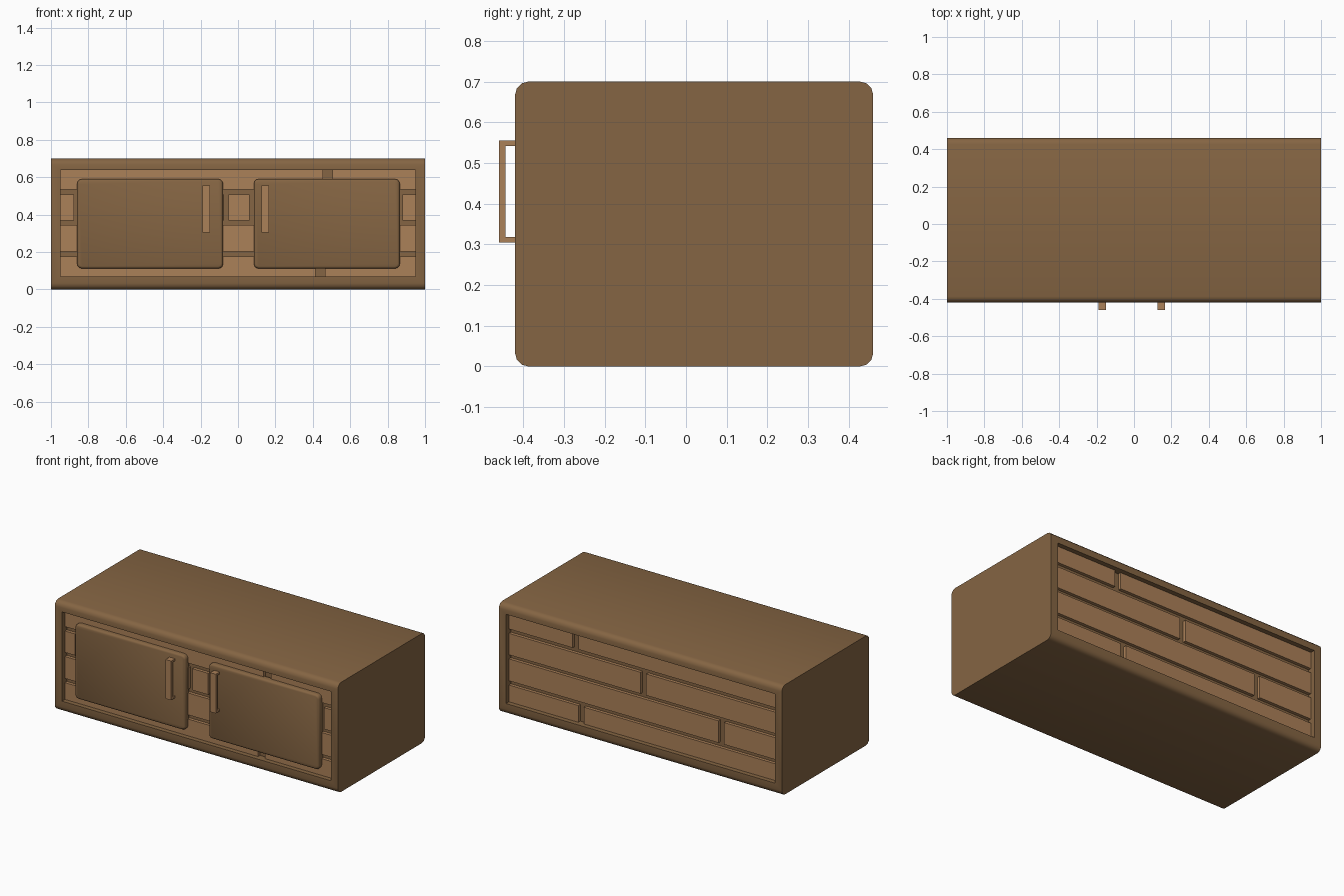
import bpy, bmesh
from mathutils import Vector

cube = bpy.data.objects.get("Cube")
if cube:
    bpy.data.objects.remove(cube, do_unlink=True)


def material(name, rgb):
    m = bpy.data.materials.new(name)
    m.use_nodes = True
    m.diffuse_color = (*rgb, 1)
    m.node_tree.nodes["Principled BSDF"].inputs["Base Color"].default_value = (*rgb, 1)
    return m


DARK = material("dark_wood", (0.235, 0.13, 0.056))
LIGHT = material("light_wood", (0.41, 0.218, 0.098))


def add_box(bm, lo, hi):
    """Add an axis-aligned box and return its vertices."""
    verts = bmesh.ops.create_cube(bm, size=1)["verts"]
    lo, hi = Vector(lo), Vector(hi)
    for v in verts:
        v.co = (lo + hi) / 2 + v.co * (hi - lo)
    return verts


def finish(bm, name, mat, angle=None):
    bmesh.ops.recalc_face_normals(bm, faces=bm.faces)
    mesh = bpy.data.meshes.new(name)
    bm.to_mesh(mesh)
    bm.free()
    mesh.materials.append(mat)
    obj = bpy.data.objects.new(name, mesh)
    bpy.context.collection.objects.link(obj)
    if angle:
        bpy.ops.object.select_all(action="DESELECT")
        obj.select_set(True)
        bpy.context.view_layer.objects.active = obj
        bpy.ops.object.shade_smooth_by_angle(angle=angle)
    return obj


FRONT, BACK = -0.42, 0.46
BOTTOM, TOP, SIDE = 0.07, 0.64, 0.95
RECESS = 0.05

# Cabinet shell: long edges rounded, front and back openings sunk in
bm = bmesh.new()
add_box(bm, (-1, FRONT, 0), (1, BACK, 0.7))
long_edges = [e for e in bm.edges if abs(e.verts[0].co.x - e.verts[1].co.x) > 1]
bmesh.ops.bevel(bm, geom=long_edges, offset=0.033, segments=3, profile=0.5, affect="EDGES")
bm.normal_update()
for direction in (-1, 1):
    panel = max(bm.faces, key=lambda f: f.normal.y * direction)
    bmesh.ops.inset_region(bm, faces=[panel], thickness=0.03)
    for v in panel.verts:
        v.co.x = SIDE if v.co.x > 0 else -SIDE
        v.co.z = TOP if v.co.z > 0.35 else BOTTOM
    rim = bmesh.ops.extrude_discrete_faces(bm, faces=[panel])["faces"][0]
    for v in rim.verts:
        v.co.y -= direction * RECESS
    bm.normal_update()
finish(bm, "cabinet_shell", DARK, 0.7)

# Plank rows: (z low, z high, joints as (centre, half width))
ROW_EDGES = [(BOTTOM, 0.177), (0.204, 0.344), (0.37, 0.507), (0.535, TOP)]
FRONT_JOINTS = [[(0.44, 0.025)], [(-0.55, 0.025)],
                [(-0.865, 0.013), (-0.063, 0.013), (0.075, 0.013), (0.867, 0.013)],
                [(0.48, 0.025)]]
BACK_JOINTS = [[(0.44, 0.02)], [(-0.55, 0.02)], [(0.0, 0.02)], [(0.48, 0.02)]]


def planks(name, y0, y1, joints):
    bm = bmesh.new()
    for (z0, z1), row in zip(ROW_EDGES, joints):
        start = -SIDE
        for centre, half in row + [(SIDE, 0)]:
            add_box(bm, (start, y0, z0), (centre - half, y1, z1))
            start = centre + half
    finish(bm, name, LIGHT)


planks("front_planks", FRONT + 0.03, FRONT + RECESS, FRONT_JOINTS)
planks("back_planks", BACK - RECESS, BACK - 0.03, BACK_JOINTS)

# Doors with softened corners, and their pull handles
for side, x0, x1, hx in (("right", -0.86, -0.08, -0.17), ("left", 0.085, 0.865, 0.145)):
    bm = bmesh.new()
    add_box(bm, (x0, FRONT, 0.112), (x1, FRONT + 0.04, 0.59))
    corners = [e for e in bm.edges if abs(e.verts[0].co.y - e.verts[1].co.y) > 0.01]
    bmesh.ops.bevel(bm, geom=corners, offset=0.025, segments=3, profile=0.5, affect="EDGES")
    rim = [e for e in bm.edges if all(v.co.y < FRONT + 0.001 for v in e.verts)]
    bmesh.ops.bevel(bm, geom=rim, offset=0.012, segments=2, profile=0.5, affect="EDGES")
    finish(bm, side + "_door", DARK, 0.8)

    bm = bmesh.new()
    add_box(bm, (hx - 0.02, -0.46, 0.305), (hx + 0.02, -0.443, 0.555))
    for z in (0.305, 0.542):
        add_box(bm, (hx - 0.02, -0.443, z), (hx + 0.02, FRONT + 0.005, z + 0.013))
    finish(bm, side + "_handle", LIGHT)
